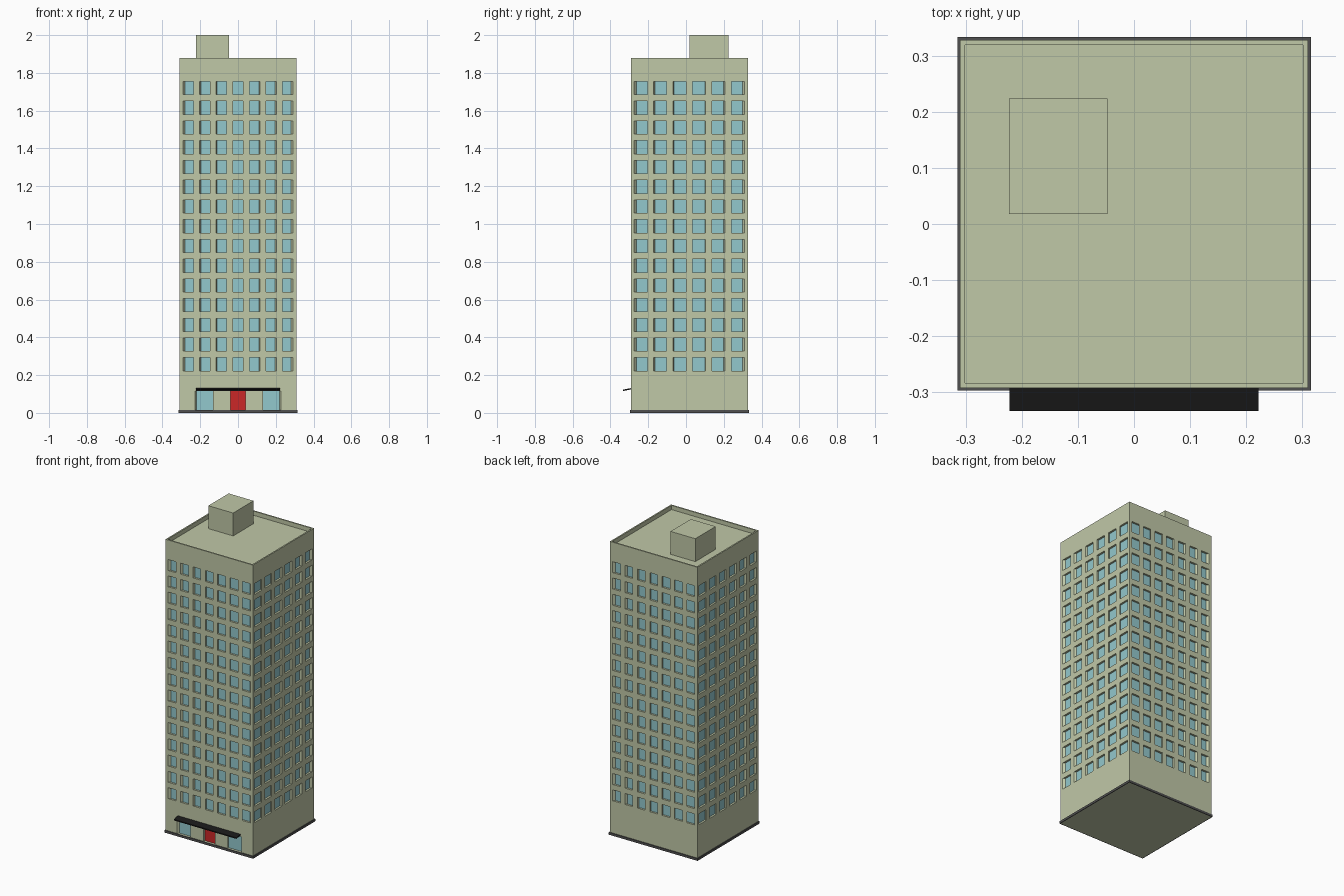
import bpy, bmesh
from mathutils import Vector

if "Cube" in bpy.data.objects:
    bpy.data.objects.remove(bpy.data.objects["Cube"])

HX, HY, CY = 0.31, 0.31, 0.018      # half widths of the tower, y centre
TOP, ROOF, RIM = 1.88, 1.853, 0.009
RECESS = 0.96                       # window panes shrink toward the tower axis


def material(name, rgb):
    m = bpy.data.materials.new(name)
    m.diffuse_color = (*rgb, 1)
    m.use_nodes = True
    m.node_tree.nodes["Principled BSDF"].inputs["Base Color"].default_value = m.diffuse_color
    return m


WALL = material("wall_green", (0.53, 0.58, 0.39))
GLASS = material("glass_blue", (0.29, 0.58, 0.61))
RED = material("door_red", (0.60, 0.02, 0.02))
BLACK = material("awning_black", (0.01, 0.01, 0.01))
DARK = material("plinth_grey", (0.08, 0.08, 0.08))


def make_object(name, bm, mats):
    me = bpy.data.meshes.new(name)
    bm.to_mesh(me)
    bm.free()
    for m in mats:
        me.materials.append(m)
    ob = bpy.data.objects.new(name, me)
    bpy.context.collection.objects.link(ob)
    return ob


def box(name, lo, hi, mat):
    bm = bmesh.new()
    bmesh.ops.create_cube(bm, size=1)
    lo, hi = Vector(lo), Vector(hi)
    for v in bm.verts:
        v.co = (lo + hi) / 2 + v.co * (hi - lo)
    return make_object(name, bm, [mat])


bm = bmesh.new()


def face(points, mat=0):
    bm.faces.new([bm.verts.new(p) for p in points]).material_index = mat


def point(side, u, z, s=1.0):
    x, y = [(u, -HY), (HX, u), (-u, HY), (-HX, -u)][side]
    return (x * s, y * s + CY, z)


def wall(side, us, zs, opening):
    """Grid of wall cells; opening(i, j) gives 0 for wall or a pane material index."""
    for i in range(len(us) - 1):
        for j in range(len(zs) - 1):
            corners = [(us[i], zs[j]), (us[i + 1], zs[j]),
                       (us[i + 1], zs[j + 1]), (us[i], zs[j + 1])]
            outer = [point(side, u, z) for u, z in corners]
            mat = opening(i, j)
            if not mat:
                face(outer)
                continue
            inner = [point(side, u, z, RECESS) for u, z in corners]
            face(inner, mat)
            for k in range(4):
                n = (k + 1) % 4
                face([outer[k], outer[n], inner[n], inner[k]])


def breaks(centres, size):
    return [c + d * size / 2 for c in centres for d in (-1, 1)]


# Upper storeys: 7 columns front and back, 6 on the sides, 15 rows
FLOOR = 0.19
zs = [FLOOR] + breaks([0.257 + 0.1045 * r for r in range(15)], 0.07) + [TOP]
for side in range(4):
    n, step, width = ((7, 0.088, 0.055), (6, 0.103, 0.069))[side % 2]
    us = [-HX] + breaks([(i - (n - 1) / 2) * step for i in range(n)], width) + [HX]
    wall(side, us, zs, lambda i, j: int(i % 2 and j % 2))

# Ground storey: door and two shop windows on the front only
wall(0, [-HX, -0.228, -0.132, -0.04, 0.04, 0.132, 0.228, HX], [0, 0.015, 0.115, FLOOR],
     lambda i, j: {1: 1, 3: 2, 5: 1}.get(i, 0) if j == 1 else 0)
for side in (1, 2, 3):
    wall(side, [-HX, HX], [0, FLOOR], lambda i, j: 0)


# Underside, parapet and sunken roof
def ring(inset, z):
    a, b = HX - inset, HY - inset
    return [(-a, CY - b, z), (a, CY - b, z), (a, CY + b, z), (-a, CY + b, z)]


face(ring(0, 0)[::-1])
loops = [ring(0, TOP), ring(RIM, TOP), ring(RIM, ROOF)]
for a, b in zip(loops, loops[1:]):
    for k in range(4):
        n = (k + 1) % 4
        face([a[k], a[n], b[n], b[k]])
face(loops[-1])
bmesh.ops.remove_doubles(bm, verts=bm.verts, dist=1e-5)
make_object("tower", bm, [WALL, GLASS, RED])

# Rooftop machine room
box("roof_room", (-0.223, 0.018, ROOF), (-0.047, 0.224, 2.0), WALL)

# Plinth strips round the base
E = 0.005
box("plinth_front", (-HX - E, CY - HY - E, 0), (HX + E, CY - HY, 0.015), DARK)
box("plinth_back", (-HX - E, CY + HY, 0), (HX + E, CY + HY + E, 0.015), DARK)
box("plinth_left", (-HX - E, CY - HY, 0), (-HX, CY + HY, 0.015), DARK)
box("plinth_right", (HX, CY - HY, 0), (HX + E, CY + HY, 0.015), DARK)

# Awning over the entrance, sloping down outward
awning = box("awning", (-0.222, -0.333, 0.124), (0.222, CY - HY, 0.131), BLACK)
for v in awning.data.vertices:
    if v.co.y < -0.32:
        v.co.z -= 0.008
